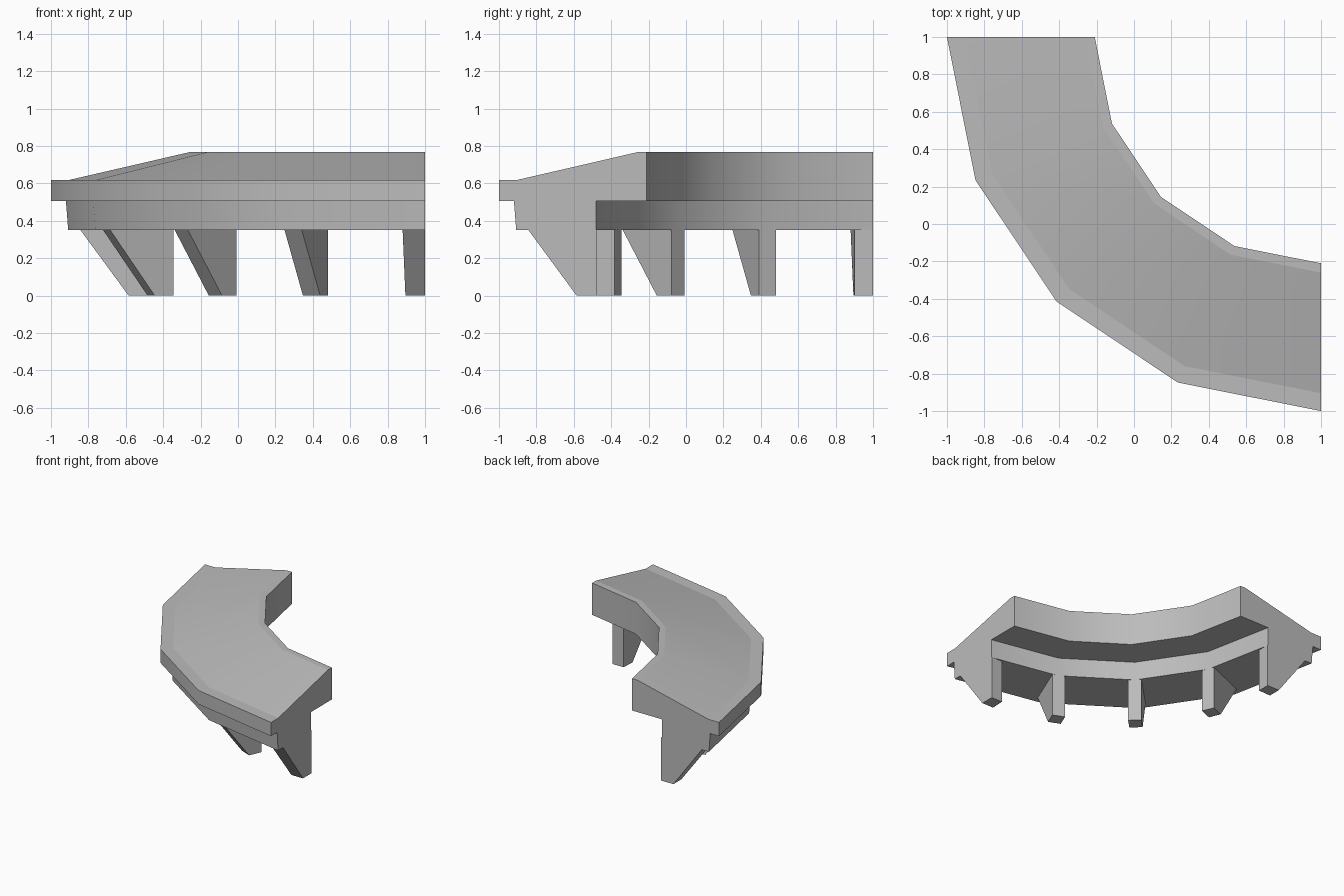
import bpy
import bmesh
from math import radians, cos, sin
from mathutils import Vector

cube = bpy.data.objects.get("Cube")
if cube:
    bpy.data.objects.remove(cube, do_unlink=True)

# One plain grey for everything
grey = bpy.data.materials.new("stone_grey")
grey.use_nodes = True
colour = (0.5, 0.5, 0.5, 1)
grey.diffuse_color = colour
grey.node_tree.nodes["Principled BSDF"].inputs["Base Color"].default_value = colour

SEGMENTS = 4
STEP = 90 / SEGMENTS
CENTRE = Vector((1, 1, 0))


def ring_point(degrees, radius, z, side=0):
    """Point on the quarter ring, moved sideways along the tangent."""
    a = radians(180 + degrees)
    return CENTRE + Vector((cos(a) * radius - sin(a) * side,
                            sin(a) * radius + cos(a) * side, z))


def make_object(name, bm):
    bmesh.ops.recalc_face_normals(bm, faces=bm.faces)
    mesh = bpy.data.meshes.new(name)
    bm.to_mesh(mesh)
    bm.free()
    mesh.materials.append(grey)
    obj = bpy.data.objects.new(name, mesh)
    bpy.context.collection.objects.link(obj)
    return obj


def loft(bm, loops):
    """Bridge equal closed loops, cap both ends; return rings and caps."""
    rings = [[bm.verts.new(p) for p in loop] for loop in loops]
    count = len(rings[0])
    for a, b in zip(rings, rings[1:]):
        for i in range(count):
            j = (i + 1) % count
            face = bm.faces.new((a[i], a[j], b[j], b[i]))
            face.smooth = len(rings) > 2
    bm.faces.new(rings[0])
    bm.faces.new(rings[-1])
    return rings


# Curved deck: sloping top, outer lip and the beam beneath, as (radius, z)
profile = [(2.0, 0.505), (2.0, 0.618), (1.905, 0.618), (1.26, 0.767),
           (1.21, 0.767), (1.21, 0.505), (1.48, 0.505), (1.48, 0.352),
           (1.908, 0.352), (1.92, 0.505)]
bm = bmesh.new()
rings = loft(bm, [[ring_point(i * STEP, r, z) for r, z in profile]
                  for i in range(SEGMENTS + 1)])
# Long edges and end outlines stay crisp, the bends are smooth
for ring in rings:
    for a, b in zip(ring, ring[1:] + ring[:1]):
        edge = bm.edges.get((a, b))
        if edge:
            edge.smooth = ring in (rings[0], rings[-1])
for a, b in zip(rings, rings[1:]):
    for v, w in zip(a, b):
        bm.edges.get((v, w)).smooth = False
for ring in rings:
    for a, b in zip(ring, ring[1:] + ring[:1]):
        edge = bm.edges.get((a, b))
        edge.smooth = ring not in (rings[0], rings[-1])
make_object("curved_deck", bm)


# Bracket legs: vertical inside, raked outside, as (radius, z)
leg_profile = [(1.475, 0), (1.475, 0.354), (1.845, 0.354), (1.585, 0)]
end_widths = [0.1, 0.1, 0.12, 0.105]


def add_leg(name, degrees, near, far):
    bm = bmesh.new()
    loft(bm, [[ring_point(degrees, r, z, s) for (r, z), s in zip(leg_profile, sides)]
              for sides in (near, far)])
    make_object(name, bm)


for i in range(1, SEGMENTS):
    add_leg(f"middle_leg_{i}", i * STEP, [-0.05] * 4, [0.05] * 4)
add_leg("back_end_leg", 0, [0] * 4, end_widths)
add_leg("front_end_leg", 90, [-w for w in end_widths], [0] * 4)
